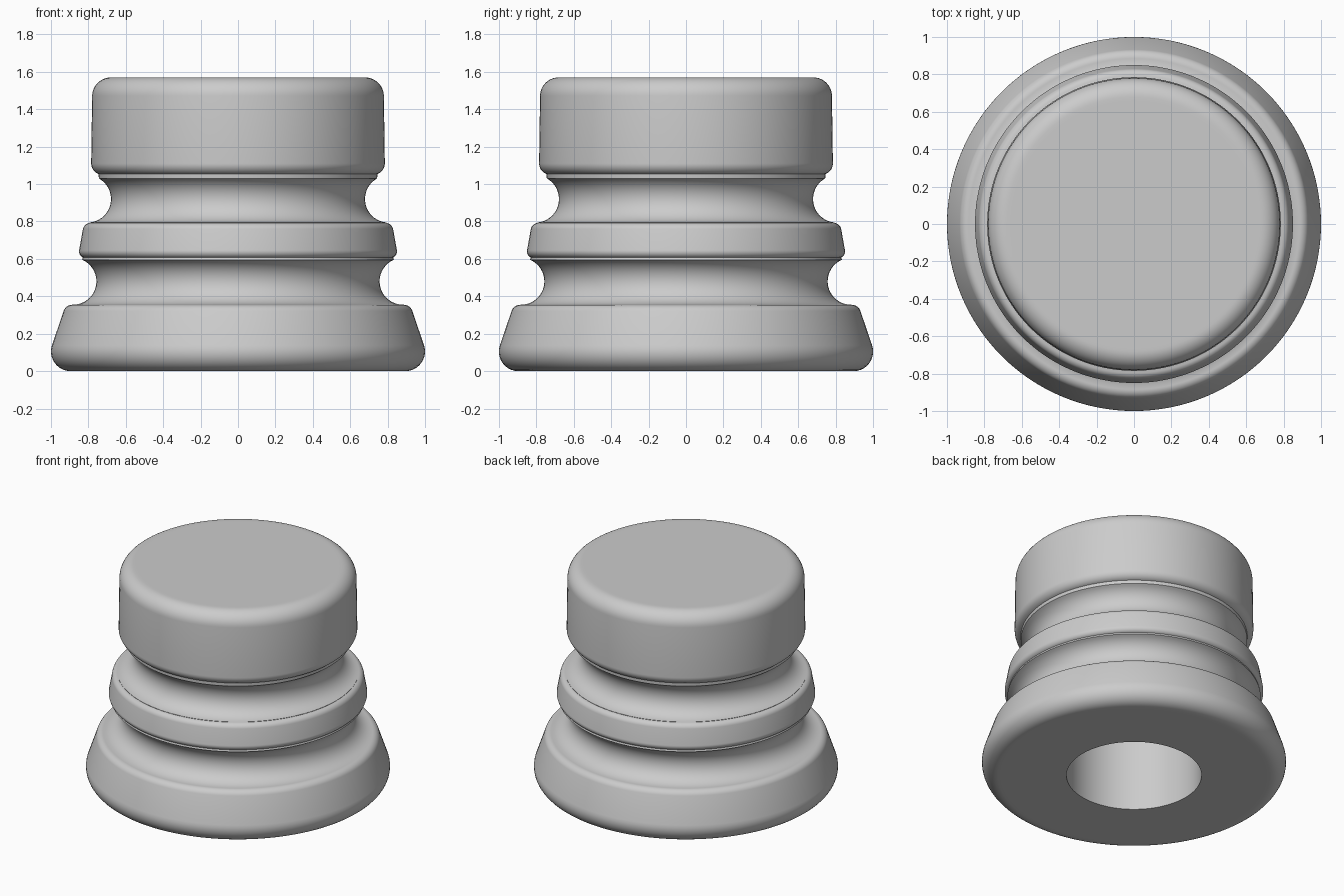
import bpy
import bmesh
from math import cos, sin, radians, tau

cube = bpy.data.objects.get("Cube")
if cube:
    bpy.data.objects.remove(cube, do_unlink=True)


def arc(r, z, size, start, end, steps=10):
    """Points (radius, height) along an arc, angles in degrees."""
    angles = [radians(start + (end - start) * i / steps) for i in range(steps + 1)]
    return [(r + size * cos(a), z + size * sin(a)) for a in angles]


# Half section, from the blind bore out and up to the crown
bore_radius, bore_top, height = 0.444, 1.2, 1.57
profile = [(0, bore_top), (bore_radius, bore_top), (bore_radius, 0), (0.87, 0)]
profile += arc(0.895, 0.105, 0.105, -90, 18)         # foot, lower rounding
profile += arc(0.885, 0.305, 0.05, 19, 90)           # foot, upper rounding
profile += arc(0.882, 0.48, 0.125, 270, 113, 18)     # lower groove
profile += arc(0.815, 0.64, 0.035, -65, 12)          # middle bead, underside
profile += arc(0.79, 0.752, 0.04, 12, 85)            # middle bead, shoulder
profile += arc(0.805, 0.92, 0.126, 265, 119, 18)     # upper groove
profile += arc(0.725, 1.11, 0.06, -70, 1)            # head, underside
profile += arc(0.68, 1.47, 0.1, 1, 90)               # head, top rounding
profile += [(0.66, height), (0, height)]

# Revolve the section
bm = bmesh.new()
verts = [bm.verts.new((r, 0, z)) for r, z in profile]
edges = [bm.edges.new(pair) for pair in zip(verts, verts[1:])]
bmesh.ops.spin(bm, geom=verts + edges, cent=(0, 0, 0), axis=(0, 0, 1),
               angle=tau, steps=128, use_merge=False)
bmesh.ops.remove_doubles(bm, verts=bm.verts[:], dist=0.0005)
bmesh.ops.recalc_face_normals(bm, faces=bm.faces[:])
mesh = bpy.data.meshes.new("grooved_knob")
bm.to_mesh(mesh)
bm.free()

# Plain grey material
grey = bpy.data.materials.new("plain grey")
grey.use_nodes = True
colour = (0.6, 0.6, 0.6, 1)
grey.diffuse_color = colour
grey.node_tree.nodes["Principled BSDF"].inputs["Base Color"].default_value = colour
mesh.materials.append(grey)

knob = bpy.data.objects.new("grooved_knob", mesh)
bpy.context.collection.objects.link(knob)
bpy.ops.object.select_all(action="DESELECT")
knob.select_set(True)
bpy.context.view_layer.objects.active = knob
bpy.ops.object.shade_smooth_by_angle(angle=radians(40))
